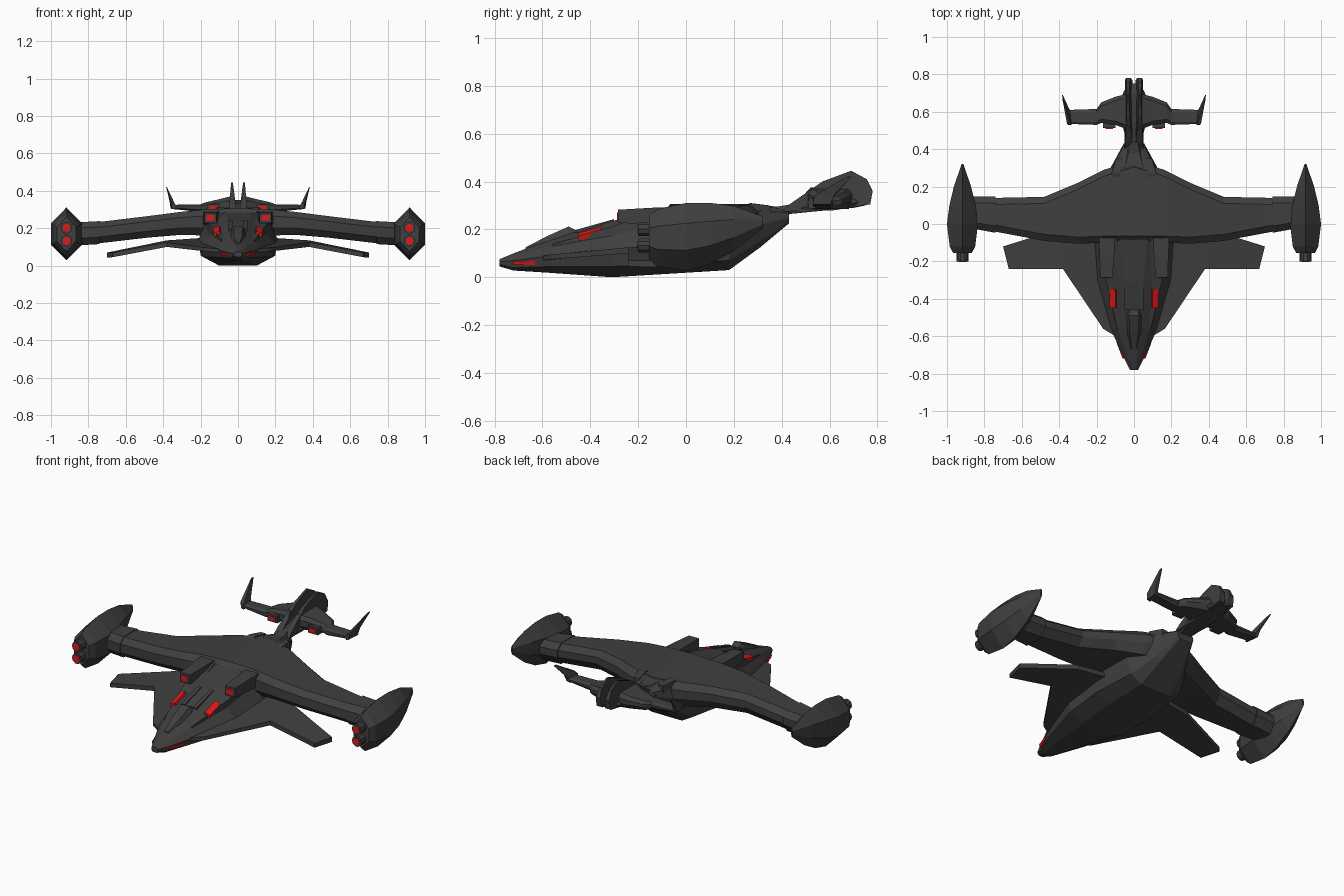
import bpy, bmesh, math
from mathutils import Vector


def material(name, col):
    m = bpy.data.materials.new(name)
    m.diffuse_color = (*col, 1)
    return m


DARK = material("dark_hull", (0.05, 0.05, 0.05))
RED = material("red_glow", (0.75, 0.01, 0.01))


def loft(name, rings, mat=DARK, mirror=True):
    """Skin a list of equal-length point rings, cap both ends."""
    bm = bmesh.new()
    loops = [[bm.verts.new(p) for p in r] for r in rings]
    n = len(loops[0])
    for a, b in zip(loops, loops[1:]):
        for i in range(n):
            j = (i + 1) % n
            bm.faces.new((a[i], a[j], b[j], b[i]))
    bm.faces.new(loops[0])
    bm.faces.new(loops[-1])
    bmesh.ops.recalc_face_normals(bm, faces=bm.faces)
    me = bpy.data.meshes.new(name)
    bm.to_mesh(me)
    bm.free()
    ob = bpy.data.objects.new(name, me)
    bpy.context.collection.objects.link(ob)
    me.materials.append(mat)
    if mirror:
        ob.modifiers.new("mirror", 'MIRROR').use_mirror_merge = False
    return ob


def sym(y, half):
    """Closed ring at y from right-half (x, z) points, bottom to top."""
    return [(x, y, z) for x, z in half] + [(-x, y, z) for x, z in reversed(half)]


def foil(x, yf, yb, zb, zt, c=0.035):
    """Chamfered wing section at x."""
    h = zt - zb
    return [(x, yf, zb + .3 * h), (x, yf, zb + .75 * h), (x, yf + c, zt), (x, yb - c, zt),
            (x, yb, zb + .75 * h), (x, yb, zb + .4 * h), (x, yb - c, zb), (x, yf + c, zb)]


def box_ring(y, x0, x1, z0, z1):
    return [(x0, y, z0), (x1, y, z0), (x1, y, z1), (x0, y, z1)]


def tube(name, x, z, y0, y1, r, mat=DARK, n=10):
    loft(name, [[(x + r * math.cos(t * math.tau / n), y, z + r * math.sin(t * math.tau / n))
                 for t in range(n)] for y in (y0, y1)], mat)


# fuselage: keel, chine, side, shoulder, top
loft("fuselage", [
    sym(-.78, [(.012, .045), (.02, .055), (.022, .065), (.015, .07), (.008, .075)]),
    sym(-.72, [(.025, .028), (.045, .04), (.052, .07), (.035, .09), (.015, .10)]),
    sym(-.56, [(.06, .018), (.11, .045), (.125, .09), (.085, .135), (.03, .16)]),
    sym(-.31, [(.10, 0), (.185, .045), (.20, .11), (.13, .195), (.05, .235)]),
    sym(-.08, [(.11, .014), (.20, .055), (.21, .14), (.17, .25), (.07, .285)]),
    sym(.18, [(.10, .03), (.17, .07), (.20, .17), (.17, .27), (.08, .302)]),
    sym(.31, [(.075, .125), (.10, .15), (.12, .22), (.11, .275), (.07, .302)]),
    sym(.43, [(.04, .225), (.05, .235), (.055, .25), (.05, .27), (.03, .28)])], mirror=False)

# canopy and spine
loft("canopy", [
    sym(-.67, [(.02, .10), (.012, .125)]),
    sym(-.58, [(.046, .13), (.024, .172)]),
    sym(-.49, [(.048, .16), (.026, .212)]),
    sym(-.46, [(.045, .16), (.024, .197)])], mirror=False)
loft("spine_rail", [box_ring(-.46, .028, .05, .15, .198),
                    box_ring(-.30, .028, .05, .2, .243)])

# cheek fairings with red lights
loft("cheek_fairing", [box_ring(-.56, .075, .09, .10, .137),
                       box_ring(-.30, .085, .15, .14, .215),
                       box_ring(-.08, .09, .18, .2, .285)])
loft("cheek_light", [[(.093, y, z - .005), (.125, y, z - .02), (.13, y, z), (.098, y, z + .012)]
                     for y, z in ((-.45, .172), (-.35, .202))], RED)
loft("nose_light", [[(x - .02, y, .052), (x, y, .052), (x + .005, y, .068), (x - .02, y, .068)]
                    for x, y in ((.056, -.72), (.09, -.63))], RED)

# dorsal cannons
loft("dorsal_cannon", [box_ring(-.285, .115, .18, .228, .282),
                       box_ring(-.15, .105, .185, .22, .29),
                       box_ring(-.02, .10, .19, .22, .295)])
loft("dorsal_cannon_glow", [box_ring(y, .128, .168, .24, .27) for y in (-.289, -.27)], RED)

# main wing
loft("main_wing", [foil(0, -.10, .34, .15, .306), foil(.16, -.10, .29, .16, .302),
                   foil(.30, -.105, .22, .165, .288), foil(.48, -.09, .145, .15, .265),
                   foil(.72, -.045, .14, .122, .236), foil(.88, -.015, .14, .112, .226)])
loft("wing_collar", [foil(.74, -.047, .147, .115, .238), foil(.86, -.025, .147, .108, .231)])

# lower forward wing: front/back edge points with thickness
low = [(.10, -.60, .07, .09, .02, .15), (.165, -.56, .075, .095, 0, .15),
       (.38, -.24, .10, .125, -.02, .135), (.685, -.24, .045, .07, -.12, .07)]
rings = []
for x, yf, zf, zft, yb, zbt in low:
    xf, xb = (x - .015, x + .015) if x > .6 else (x, x)
    rings.append([(xf, yf, zf), (xf, yf, zft), (xb, yb, zbt), (xb, yb, zbt - .028)])
loft("lower_wing", rings)

# wingtip pods
PX = .917
rings = []
for y, w, zt, zb in [(-.155, .05, .26, .075), (-.12, .068, .285, .045), (0, .083, .31, .028),
                     (.10, .07, .311, .055), (.20, .046, .298, .11), (.32, .005, .255, .205)]:
    m, q = (zt + zb) / 2, (zt - zb) * .2
    rings.append([(PX, y, zb), (PX + w, y, m - q), (PX + w, y, m + q),
                  (PX, y, zt), (PX - w, y, m + q), (PX - w, y, m - q)])
loft("wingtip_pod", rings)
for z in (.132, .202):
    tube("pod_cannon", PX, z, -.20, -.12, .031)
    tube("pod_cannon_glow", PX, z, -.203, -.19, .021, RED)

# rear hull vents and tail boom
loft("rear_vent", [box_ring(.24, .07, .10, .24, .30), box_ring(.27, .075, .12, .24, .31),
                   box_ring(.35, .06, .095, .25, .30)])
loft("tail_boom", [
    sym(.30, [(.07, .24), (.08, .27), (.05, .303)]),
    sym(.38, [(.04, .25), (.05, .27), (.03, .295)]),
    sym(.44, [(.035, .265), (.04, .28), (.02, .305)]),
    sym(.54, [(.05, .275), (.065, .30), (.03, .335)]),
    sym(.70, [(.04, .29), (.06, .31), (.03, .35)]),
    sym(.75, [(.02, .30), (.03, .315), (.015, .34)])], mirror=False)

# twin tail fins, thin wedges leaning outwards
side = [(.40, .275), (.44, .31), (.57, .40), (.69, .445), (.755, .41), (.78, .36), (.77, .305), (.62, .28)]
loft("tail_fin", [[(.006 + (z - .28) * .13, y, z) for y, z in side],
                  [(.05 - (z - .28) * .08, y, z) for y, z in side]])

# tailplane with upswept tips
loft("tailplane", [foil(.02, .50, .70, .285, .375, .02), foil(.10, .53, .68, .285, .355, .02),
                   foil(.175, .54, .65, .285, .338, .02), foil(.20, .53, .615, .287, .328, .015),
                   foil(.345, .535, .61, .302, .325, .01)])
loft("tailplane_tip", [
    [(.335, .53, .30), (.352, .53, .305), (.36, .605, .305), (.335, .605, .30)],
    [(.335, .53, .326), (.358, .535, .34), (.366, .62, .345), (.345, .612, .33)],
    [(.38, .67, .42), (.383, .67, .42), (.384, .69, .42), (.381, .69, .42)]])
loft("tail_thruster", [box_ring(y, .10, .165, .288, .33) for y in (.512, .62)])
loft("tail_thruster_glow", [box_ring(y, .113, .152, .299, .32) for y in (.508, .52)], RED)
